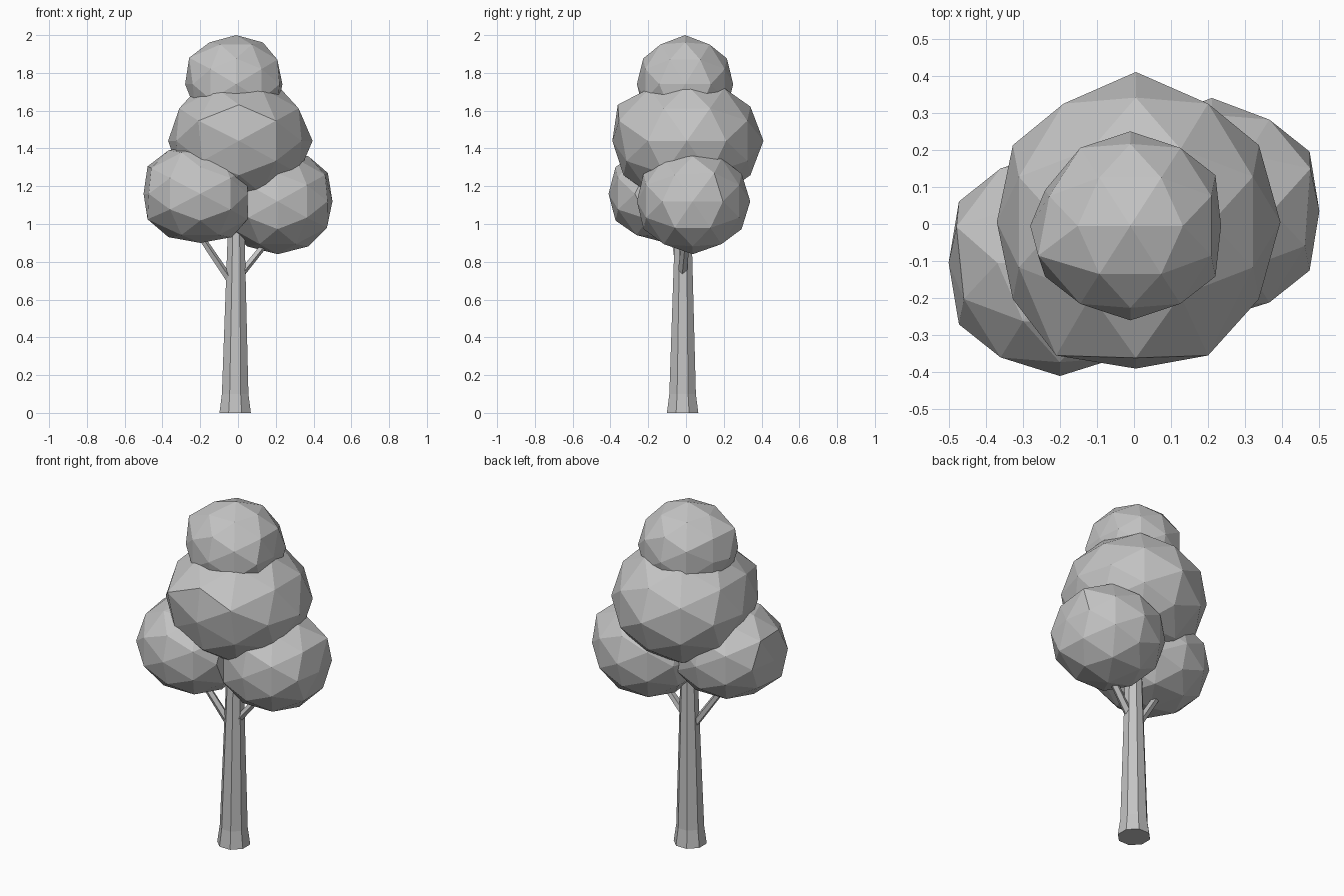
import bpy
import bmesh
import math
from mathutils import Matrix, Vector

cube = bpy.data.objects.get("Cube")
if cube:
    bpy.data.objects.remove(cube, do_unlink=True)

grey = bpy.data.materials.new("plain grey")
grey.use_nodes = True
colour = (0.55, 0.55, 0.55, 1)
grey.diffuse_color = colour
grey.node_tree.nodes["Principled BSDF"].inputs["Base Color"].default_value = colour


def finish(name, bm):
    """Turn a bmesh into a flat-shaded object."""
    bmesh.ops.recalc_face_normals(bm, faces=bm.faces)
    mesh = bpy.data.meshes.new(name)
    bm.to_mesh(mesh)
    bm.free()
    mesh.materials.append(grey)
    obj = bpy.data.objects.new(name, mesh)
    bpy.context.collection.objects.link(obj)


def foliage(name, centre, radii, low, high, nudges=()):
    """Faceted clump, edge on top, trimmed to its bounds, with a few moved corners."""
    bm = bmesh.new()
    tilt = Matrix.Rotation(-math.atan(2 / (1 + math.sqrt(5))), 4, 'Y')
    bmesh.ops.create_icosphere(bm, subdivisions=2, radius=1, matrix=tilt)
    moves = []
    for direction, offset in nudges:
        aim = Vector(direction).normalized()
        moves.append((max(bm.verts, key=lambda v: v.co.dot(aim)), Vector(offset)))
    for v in bm.verts:
        v.co = Vector(c + r * p for c, r, p in zip(centre, radii, v.co))
    for v, offset in moves:
        v.co += offset
    for v in bm.verts:
        v.co = Vector(min(max(p, a), b) for p, a, b in zip(v.co, low, high))
    finish(name, bm)


def tube(name, rings, sides, turn=0.0):
    """Loft of horizontal rings given as (centre, radius), capped at both ends."""
    bm = bmesh.new()
    loops = []
    for centre, radius in rings:
        angles = [turn + math.tau * i / sides for i in range(sides)]
        loops.append([bm.verts.new(Vector(centre) + radius * Vector((math.cos(a), math.sin(a), 0)))
                      for a in angles])
    for a, b in zip(loops, loops[1:]):
        for i in range(sides):
            j = (i + 1) % sides
            bm.faces.new((a[i], a[j], b[j], b[i]))
    bm.faces.new(loops[0][::-1])
    bm.faces.new(loops[-1])
    finish(name, bm)


# Foliage clumps
foliage("top_foliage", (-0.01, -0.005, 1.74), (0.27, 0.26, 0.26),
        (-0.28, -0.26, 1.4), (0.235, 0.25, 2.0),
        [((-0.8, -0.3, 0.5), (-0.03, 0, 0.01)), ((-0.85, 0.53, 0), (0, -0.04, 0))])
foliage("middle_foliage", (0.005, 0.005, 1.44), (0.39, 0.395, 0.345),
        (-0.37, -0.39, 1.0), (0.405, 0.41, 1.8),
        [((0, 1, 0), (0, 0.03, 0)), ((0.5, -0.8, 0.3), (0, -0.04, 0)),
         ((-0.5, -0.8, 0.3), (-0.02, -0.04, 0)), ((0, -0.85, 0.53), (0, -0.03, 0.01))])
foliage("right_foliage", (-0.2, -0.105, 1.16), (0.32, 0.315, 0.27),
        (-0.5, -0.41, 0.9), (0.05, 0.2, 1.42),
        [((-0.8, 0.3, 0.5), (-0.02, 0, 0.01)), ((-0.8, -0.3, -0.5), (-0.02, 0, 0))])
foliage("left_foliage", (0.21, 0.035, 1.12), (0.31, 0.305, 0.28),
        (-0.1, -0.26, 0.84), (0.5, 0.34, 1.4),
        [((0.8, 0.3, 0.5), (0.015, 0.02, 0.01)), ((0.8, -0.3, -0.5), (0.01, 0, 0))])

# Trunk with flared foot
tube("trunk", [((-0.015, -0.018, 0), 0.09), ((-0.015, -0.018, 0.1), 0.076),
               ((-0.01, -0.015, 0.9), 0.05), ((-0.01, -0.015, 1.2), 0.042)],
     8, math.pi / 8)

# Side branches
tube("right_branch", [((-0.035, -0.02, 0.69), 0.026), ((-0.21, -0.06, 0.95), 0.022)], 5)
tube("left_branch", [((0.01, -0.02, 0.73), 0.026), ((0.18, 0.0, 0.94), 0.022)], 5)
